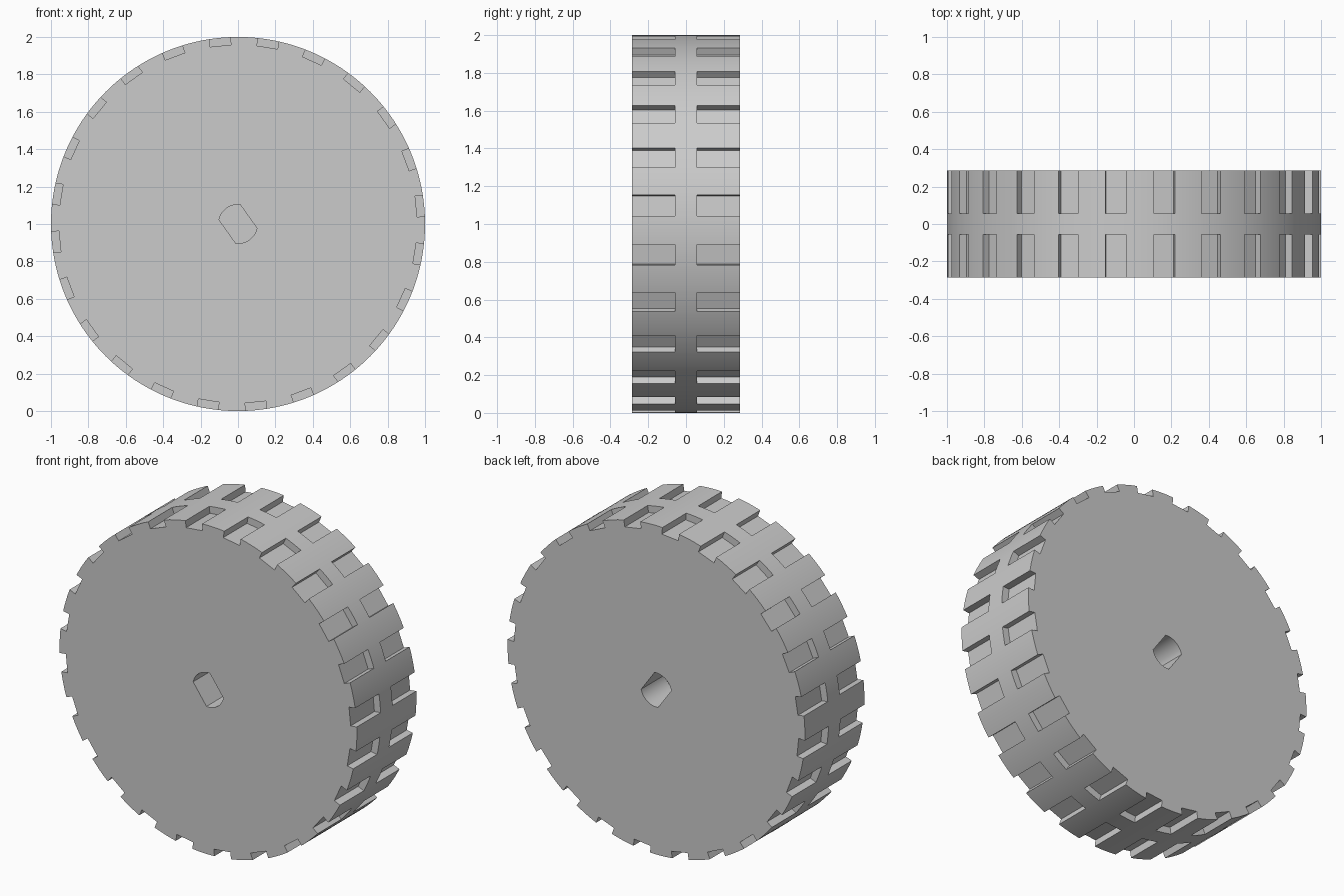
import bpy, bmesh, math
from mathutils import Matrix, Vector

cube = bpy.data.objects.get("Cube")
if cube:
    bpy.data.objects.remove(cube, do_unlink=True)

RADIUS, HALF_WIDTH = 1.0, 0.286
RIB = 0.057            # half width of the uncut centre band
NOTCHES, FIRST_ANGLE = 24, math.radians(5.6)
NOTCH_WIDTH, NOTCH_FLOOR = 0.112, 0.957
CENTRE = Vector((0, 0, 1))


def prism(bm, outline, y0, y1):
    """Extrude an (x, z) outline from y0 to y1."""
    base = bm.faces.new([bm.verts.new((x, y0, z)) for x, z in outline])
    new = bmesh.ops.extrude_face_region(bm, geom=[base])["geom"]
    bmesh.ops.translate(bm, vec=(0, y1 - y0, 0),
                        verts=[g for g in new if isinstance(g, bmesh.types.BMVert)])


def finish(name, bm):
    bmesh.ops.recalc_face_normals(bm, faces=bm.faces)
    mesh = bpy.data.meshes.new(name)
    bm.to_mesh(mesh)
    bm.free()
    obj = bpy.data.objects.new(name, mesh)
    obj.location = CENTRE
    bpy.context.collection.objects.link(obj)
    return obj


def arc(radius, start, end, steps):
    angles = [start + (end - start) * i / steps for i in range(steps + 1)]
    return [(radius * math.cos(a), radius * math.sin(a)) for a in angles]


# Solid wheel body
bm = bmesh.new()
prism(bm, arc(RADIUS, 0, math.tau, 192)[:-1], -HALF_WIDTH, HALF_WIDTH)
wheel = finish("wheel", bm)

# Tread notches and axle sockets, cut from both sides
bm = bmesh.new()
axis = math.radians(125.5)
span = math.radians(42)
socket = (arc(0.104, axis - span, axis + span, 16)
          + arc(0.104, axis + math.pi - span, axis + math.pi + span, 16))
w = NOTCH_WIDTH / 2
for side in (-1, 1):
    inner, outer = side * RIB, side * (HALF_WIDTH + 0.1)
    prism(bm, socket, inner, outer)
    for i in range(NOTCHES):
        a = FIRST_ANGLE + math.tau * i / NOTCHES
        turn = Matrix.Rotation(a, 2)
        box = [(NOTCH_FLOOR, -w), (1.1, -w), (1.1, w), (NOTCH_FLOOR, w)]
        prism(bm, [turn @ Vector(p) for p in box], inner, outer)
cutter = finish("notch_cutter", bm)
cutter.hide_render = True

bpy.ops.object.select_all(action="DESELECT")
bpy.context.view_layer.objects.active = wheel
wheel.select_set(True)
cut = wheel.modifiers.new("cut", "BOOLEAN")
cut.operation, cut.solver, cut.object = "DIFFERENCE", "EXACT", cutter
bpy.ops.object.modifier_apply(modifier=cut.name)
bpy.data.objects.remove(cutter, do_unlink=True)
bpy.ops.object.shade_smooth_by_angle(angle=math.radians(30))

# Plain grey material
grey = bpy.data.materials.new("light grey")
grey.use_nodes = True
colour = (0.6, 0.6, 0.6, 1)
grey.diffuse_color = colour
grey.node_tree.nodes["Principled BSDF"].inputs["Base Color"].default_value = colour
wheel.data.materials.clear()
wheel.data.materials.append(grey)
